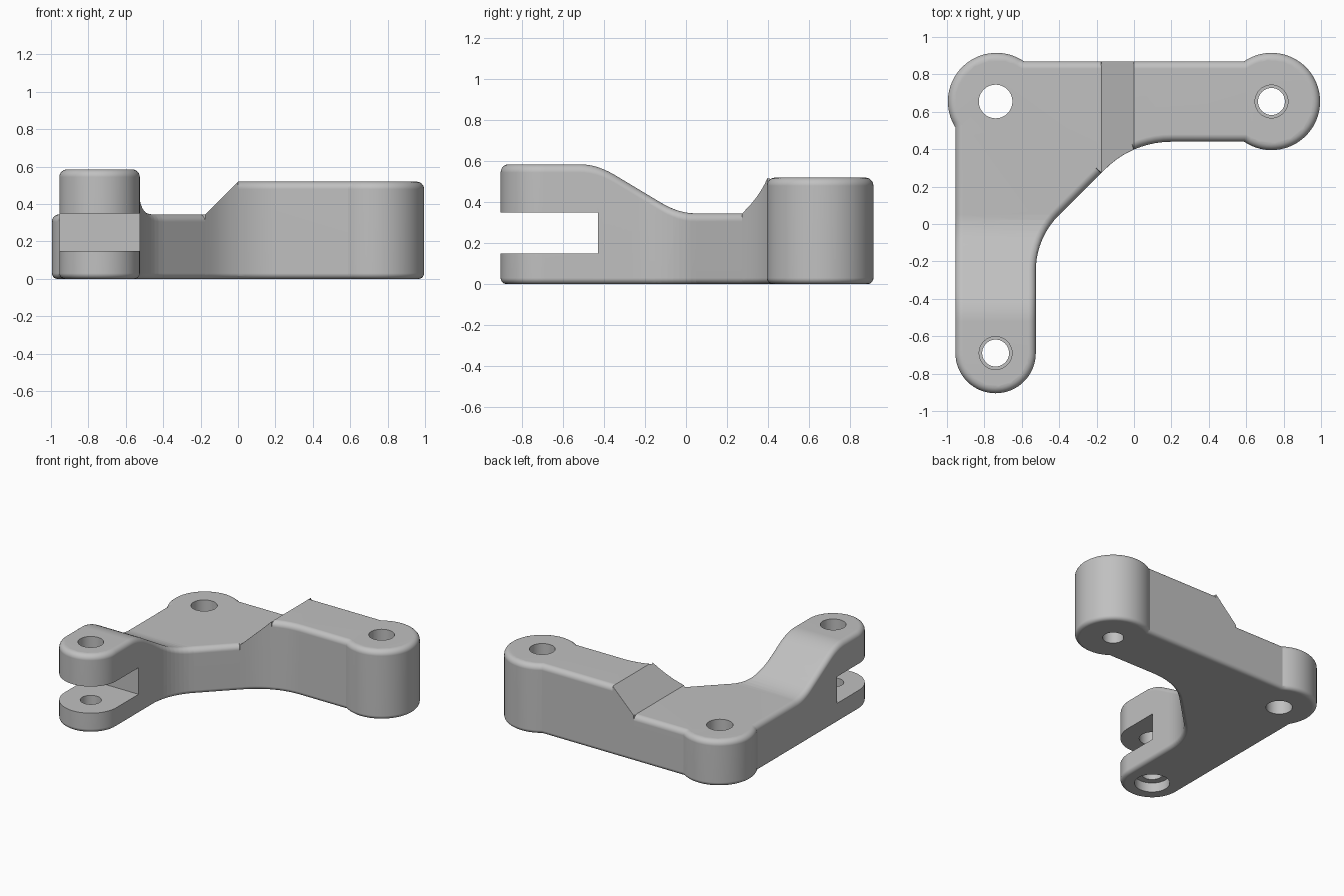
import bpy, bmesh
from math import sin, cos, pi, radians
from mathutils import Vector

cube = bpy.data.objects.get("Cube")
if cube:
    bpy.data.objects.remove(cube, do_unlink=True)

LOW, RAMP_X, TOP_R, BASE_R, STEPS = 0.345, -0.175, 0.04, 0.03, 6
ARM_Y, ARM_LEN, BLEND, SLOPE = -0.52, 0.57, 0.17, 0.6


def arc(cx, cy, r, start, end, n):
    angles = [radians(start + (end - start) * i / n) for i in range(n + 1)]
    return [Vector((cx + r * cos(a), cy + r * sin(a))) for a in angles]


def ease_rise(y):
    """Height of the front arm: flat lug, convex bend, slope, concave bend."""
    t = min(max(y - ARM_Y, 0), ARM_LEN)
    rest = ARM_LEN - t
    if rest < BLEND:
        return SLOPE * rest * rest / (2 * BLEND)
    if t < BLEND:
        return SLOPE * (ARM_LEN - BLEND - t * t / (2 * BLEND))
    return SLOPE * (rest - BLEND / 2)


def top_height(co):
    return LOW + min(max(co.x - RAMP_X, 0), -RAMP_X) + ease_rise(co.y)


# Plan outline, counter-clockwise from the front lug
outline = arc(-0.74, -0.69, 0.215, 180, 360, 32)
outline += arc(-0.105, -0.25, 0.42, 180, 135, 10)
outline += [Vector((x, x + 0.448)) for x in (RAMP_X - 0.001, RAMP_X + 0.001)]
outline += arc(0.2, -0.06, 0.5, 135, 113.8, 5) + arc(0.2, -0.06, 0.5, 113.4, 90, 5)
outline += arc(0.735, 0.655, 0.26, -124.2, 124.2, 44)
outline += [Vector((x, 0.87)) for x in (0.001, -0.001, RAMP_X + 0.001, RAMP_X - 0.001)]
outline += arc(-0.735, 0.655, 0.26, 55.8, 212.3, 28)
count = len(outline)

# Inward mitred direction at every outline point
inward = []
for i, p in enumerate(outline):
    d1 = (p - outline[i - 1]).normalized()
    d2 = (outline[(i + 1) % count] - p).normalized()
    n1, n2 = Vector((-d1.y, d1.x)), Vector((-d2.y, d2.x))
    inward.append((n1 + n2) / (1 + n1.dot(n2)))

# Body: stacked rings with rounded bottom and top rims
bm = bmesh.new()
rings = []
for top in (False, True):
    for k in range(STEPS + 1):
        a = k / STEPS * pi / 2
        ring = []
        for p, n in zip(outline, inward):
            if top:
                r = 0.002 if RAMP_X < p.x < 0 else TOP_R
                q, z = p + n * r * (1 - cos(a)), 1 - r * (1 - sin(a))
            else:
                q, z = p + n * BASE_R * (1 - sin(a)), BASE_R * (1 - cos(a))
            ring.append(bm.verts.new((q.x, q.y, z)))
        rings.append(ring)
for lower, upper in zip(rings, rings[1:]):
    for i in range(count):
        j = (i + 1) % count
        bm.faces.new((lower[i], lower[j], upper[j], upper[i]))
bm.faces.new(rings[-1])
bm.faces.new(rings[0][::-1])

# Cut lines where the top bends, then shape the top
cuts = [((x, 0, 0), (1, 0, 0)) for x in (RAMP_X, 0)]
cuts += [((0, ARM_Y + ARM_LEN * i / 20, 0), (0, 1, 0)) for i in range(21)]
for co, no in cuts:
    bmesh.ops.bisect_plane(bm, geom=bm.verts[:] + bm.edges[:] + bm.faces[:],
                           plane_co=co, plane_no=no, dist=1e-5)
for v in bm.verts:
    if v.co.z > 0.5:
        v.co.z = top_height(v.co) - (1 - v.co.z)
bmesh.ops.triangulate(bm, faces=[f for f in bm.faces if len(f.verts) > 4])
bmesh.ops.recalc_face_normals(bm, faces=bm.faces[:])


def make_object(name, source):
    mesh = bpy.data.meshes.new(name)
    source.to_mesh(mesh)
    source.free()
    obj = bpy.data.objects.new(name, mesh)
    bpy.context.collection.objects.link(obj)
    return obj


body = make_object("bracket_body", bm)
bpy.ops.object.select_all(action='DESELECT')
bpy.context.view_layer.objects.active = body
body.select_set(True)


def subtract(source):
    cutter = make_object("cutter", source)
    cutter.hide_render = True
    mod = body.modifiers.new("cut", 'BOOLEAN')
    mod.operation, mod.solver, mod.object = 'DIFFERENCE', 'EXACT', cutter
    bpy.ops.object.modifier_apply(modifier=mod.name)
    bpy.data.objects.remove(cutter, do_unlink=True)


def drill(x, y, r, z0, z1):
    hole = bmesh.new()
    bmesh.ops.create_cone(hole, cap_ends=True, segments=40, radius1=r, radius2=r, depth=z1 - z0)
    bmesh.ops.translate(hole, verts=hole.verts[:], vec=(x, y, (z0 + z1) / 2))
    subtract(hole)


# Clevis slot in the front lug
slot = bmesh.new()
bmesh.ops.create_cube(slot, size=1)
bmesh.ops.scale(slot, verts=slot.verts[:], vec=(0.8, 0.8, 0.2))
bmesh.ops.translate(slot, verts=slot.verts[:], vec=(-0.74, -0.83, 0.25))
subtract(slot)

# Plain corner hole, stepped boss hole, stepped lug hole
drill(-0.74, 0.655, 0.09, -0.1, 0.7)
drill(0.735, 0.655, 0.072, -0.1, 0.7)
drill(0.735, 0.655, 0.088, 0.15, 0.7)
drill(-0.74, -0.69, 0.072, -0.1, 0.25)
drill(-0.74, -0.69, 0.088, 0.25, 0.7)
drill(-0.74, -0.69, 0.12, -0.1, 0.07)

# Single grey finish
grey = bpy.data.materials.new("plain_grey")
grey.use_nodes = True
colour = (0.53, 0.53, 0.53, 1)
grey.diffuse_color = colour
grey.node_tree.nodes["Principled BSDF"].inputs["Base Color"].default_value = colour
body.data.materials.clear()
body.data.materials.append(grey)
bpy.ops.object.shade_smooth_by_angle(angle=radians(28))
weighted = body.modifiers.new("weighted_normals", 'WEIGHTED_NORMAL')
weighted.keep_sharp = True
